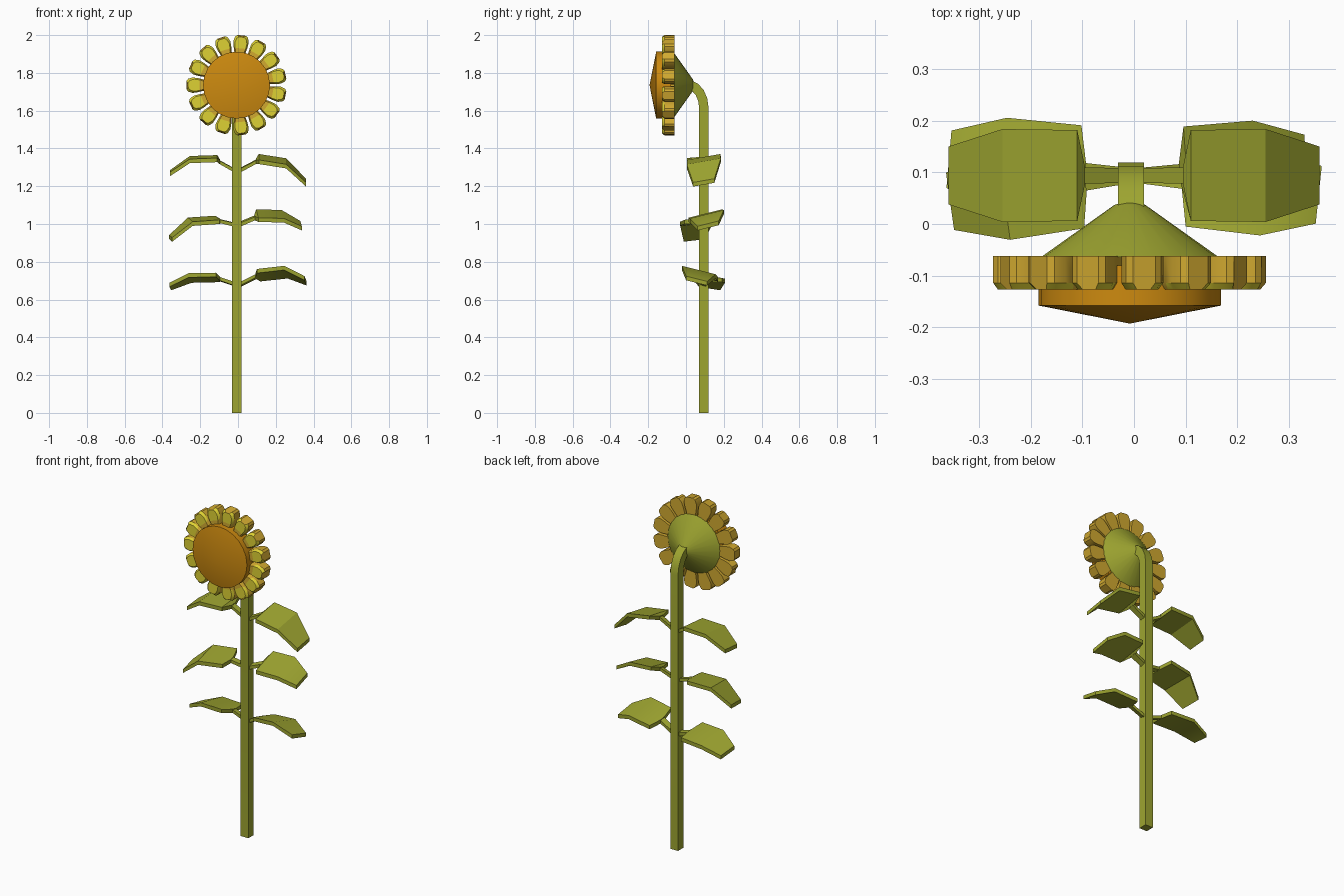
import bpy, bmesh, math
from mathutils import Vector

if "Cube" in bpy.data.objects:
    bpy.data.objects.remove(bpy.data.objects["Cube"])


def material(name, rgb):
    m = bpy.data.materials.new(name)
    m.diffuse_color = (*rgb, 1)
    m.use_nodes = True
    m.node_tree.nodes["Principled BSDF"].inputs["Base Color"].default_value = m.diffuse_color
    return m


GREEN = material("leaf_green", (0.34, 0.375, 0.03))
YELLOW = material("petal_yellow", (0.73, 0.64, 0.033))
GOLD = material("petal_gold", (0.64, 0.40, 0.03))
ORANGE = material("seed_orange", (0.61, 0.255, 0.005))

CX, CZ = -0.008, 1.735      # flower centre
STEM_X, STEM_Y = -0.006, 0.094


def finish(bm, name, mats, angle=30):
    bmesh.ops.recalc_face_normals(bm, faces=bm.faces)
    me = bpy.data.meshes.new(name)
    bm.to_mesh(me)
    bm.free()
    ob = bpy.data.objects.new(name, me)
    bpy.context.collection.objects.link(ob)
    for m in mats:
        me.materials.append(m)
    bpy.ops.object.select_all(action='DESELECT')
    ob.select_set(True)
    bpy.context.view_layer.objects.active = ob
    bpy.ops.object.shade_smooth_by_angle(angle=math.radians(angle))
    return ob


def loft(bm, sections):
    """Skin closed rings of points and cap both ends."""
    rings = [[bm.verts.new(p) for p in s] for s in sections]
    n = len(rings[0])
    for a, b in zip(rings, rings[1:]):
        for i in range(n):
            j = (i + 1) % n
            bm.faces.new((a[i], a[j], b[j], b[i]))
    bm.faces.new(rings[0])
    bm.faces.new(rings[-1])


def lathe(name, profile, mat, seg, angle):
    """Turn (radius, y) profile about the flower axis."""
    bm = bmesh.new()
    rings = []
    for r, y in profile:
        if r == 0:
            rings.append([bm.verts.new((CX, y, CZ))] * seg)
        else:
            rings.append([bm.verts.new((CX + r * math.cos(2 * math.pi * k / seg), y,
                                        CZ + r * math.sin(2 * math.pi * k / seg)))
                          for k in range(seg)])
    for a, b in zip(rings, rings[1:]):
        for i in range(seg):
            j = (i + 1) % seg
            quad = list(dict.fromkeys((a[i], a[j], b[j], b[i])))
            bm.faces.new(quad)
    return finish(bm, name, [mat], angle)


# Stem: square section, bending forward at the top
path = [(STEM_Y, 0), (STEM_Y, 1.62), (0.088, 1.66), (0.072, 1.697),
        (0.048, 1.723), (0.015, 1.738)]
sections = []
for i, (y, z) in enumerate(path):
    y0, z0 = path[max(i - 1, 0)]
    y1, z1 = path[min(i + 1, len(path) - 1)]
    t = Vector((0, y1 - y0, z1 - z0)).normalized()
    if i < 2:
        t = Vector((0, 0, 1))
    nrm = Vector((0, t.z, -t.y)) * 0.025
    side = Vector((0.025, 0, 0))
    c = Vector((STEM_X, y, z))
    sections.append([c - side - nrm, c + side - nrm, c + side + nrm, c - side + nrm])
bm = bmesh.new()
loft(bm, sections)
finish(bm, "stem", [GREEN])

# Flower back cone and seed disc
lathe("flower_back", [(0, -0.064), (0.172, -0.064), (0.03, 0.037), (0, 0.047)], GREEN, 24, 40)
lathe("seed_disc", [(0, -0.08), (0.177, -0.08), (0.177, -0.158), (0, -0.193)], ORANGE, 24, 30)

# Petals: 15 thick petals with a chamfered front
stations = [(0.12, 0.022), (0.18, 0.031), (0.203, 0.037), (0.232, 0.041), (0.256, 0.034), (0.265, 0.022)]
BACK, FRONT, CH = -0.062, -0.127, 0.013
bm = bmesh.new()
for k in range(15):
    a = math.pi + k * math.tau / 15
    ca, sa = math.cos(a), math.sin(a)

    def put(r, w, y):
        return (CX + r * ca - w * sa, y, CZ + r * sa + w * ca)

    loft(bm, [[put(r, -w, BACK), put(r, w, BACK), put(r, w, FRONT + CH),
               put(r * 0.965, w - 0.009, FRONT), put(r * 0.965, 0.009 - w, FRONT),
               put(r, -w, FRONT + CH)] for r, w in stations])
bmesh.ops.recalc_face_normals(bm, faces=bm.faces)
for f in bm.faces:
    c = f.calc_center_median()
    radius = math.hypot(c.x - CX, c.z - CZ)
    f.material_index = 0 if f.normal.y < -0.3 and radius > 0.195 else 1
finish(bm, "petals", [YELLOW, GOLD])

# Leaves: side, stem height, heights at four stations, roll, yaw (degrees), length
leaves = {
    "leaf_upper_right": (1, 1.285, (.048, .06, .037, -.065), 10, 0, 1.0),
    "leaf_upper_left": (-1, 1.28, (.05, .067, .062, -.01), 5, 0, 1.0),
    "leaf_middle_right": (1, 1.0, (.035, .045, .042, -.008), 14, 4, 0.93),
    "leaf_middle_left": (-1, 0.995, (.022, .028, .018, -.07), 7, -8, 1.0),
    "leaf_lower_right": (1, 0.68, (.045, .05, .066, .02), -14, -6, 1.0),
    "leaf_lower_left": (-1, 0.68, (.03, .038, .035, -.01), -9, 5, 1.0),
}
outline = [(0.095, 0.017), (0.11, 0.088), (0.255, 0.09), (0.36, 0.056)]
THICK = 0.022
for name, (side, z0, heights, roll, yaw, length) in leaves.items():
    slope = math.tan(math.radians(roll))
    cy, sy = math.cos(math.radians(yaw)), math.sin(math.radians(yaw))

    def spot(u, v, h):
        return (side * (u * cy - v * sy), STEM_Y + u * sy + v * cy, z0 + h + v * slope)

    def ring(u, w, h, t):
        return [spot(u, -w, h), spot(u, w, h), spot(u, w, h - t), spot(u, -w, h - t)]

    bm = bmesh.new()
    loft(bm, [ring(u * length, w, h + 0.01, THICK) for (u, w), h in zip(outline, heights)])
    finish(bm, name, [GREEN], 32)
    # Leaf stalk
    bm = bmesh.new()
    loft(bm, [ring(0.012, 0.014, 0.01, 0.02),
              ring(0.1 * length, 0.016, heights[0] + 0.008, 0.018)])
    finish(bm, name + "_stalk", [GREEN])
